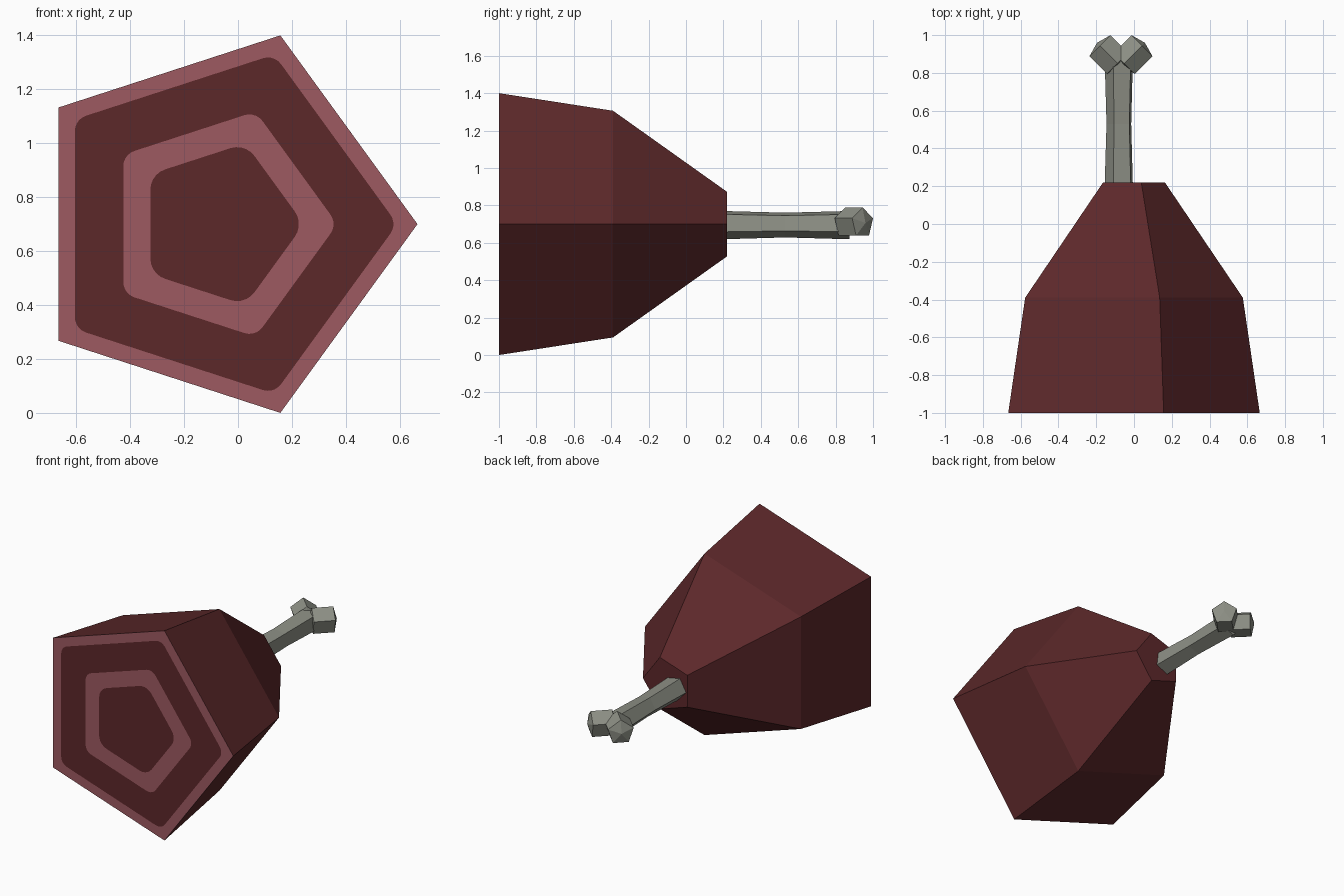
import bpy, bmesh, math
from mathutils import Vector

if "Cube" in bpy.data.objects:
    bpy.data.objects.remove(bpy.data.objects["Cube"])


def mat(name, col):
    m = bpy.data.materials.new(name)
    m.diffuse_color = (*col, 1)
    m.use_nodes = True
    m.node_tree.nodes["Principled BSDF"].inputs["Base Color"].default_value = m.diffuse_color
    return m


DARK = mat("dark_meat", (0.107, 0.021, 0.023))
PINK = mat("pink_fat", (0.340, 0.100, 0.120))
BONE = mat("grey_bone", (0.270, 0.280, 0.238))


def pentagon(r, turn=0.0):
    """2D pentagon points, first corner at angle turn."""
    return [(r * math.cos(math.radians(turn + 72 * i)),
             r * math.sin(math.radians(turn + 72 * i))) for i in range(5)]


def rounded_pentagon(r, fillet, n=6):
    """2D pentagon with each corner replaced by a small arc."""
    pts = []
    d = r - fillet / math.cos(math.radians(36))
    for i in range(5):
        for k in range(n):
            a = math.radians(72 * i)
            b = a + math.radians(-36 + 72 * k / (n - 1))
            pts.append((d * math.cos(a) + fillet * math.cos(b),
                        d * math.sin(a) + fillet * math.sin(b)))
    return pts


def loft(name, rings, mats, start=None, end=None, rule=None):
    """Skin a list of rings; start/end is None (open), 'flat' or a pole point."""
    bm = bmesh.new()
    vs = [[bm.verts.new(p) for p in ring] for ring in rings]
    n = len(vs[0])
    for k in range(len(vs) - 1):
        for i in range(n):
            j = (i + 1) % n
            f = bm.faces.new((vs[k][i], vs[k][j], vs[k + 1][j], vs[k + 1][i]))
            f.material_index = rule(k) if rule else 0
    for ring, cap in ((vs[0], start), (vs[-1], end)):
        if cap is None:
            continue
        if cap == 'flat':
            f = bm.faces.new(ring)
            f.material_index = rule(len(vs) - 1) if rule else 0
        else:
            pole = bm.verts.new(cap)
            for i in range(n):
                bm.faces.new((ring[i], ring[(i + 1) % n], pole))
    bmesh.ops.remove_doubles(bm, verts=bm.verts, dist=1e-5)
    bmesh.ops.recalc_face_normals(bm, faces=bm.faces)
    me = bpy.data.meshes.new(name)
    bm.to_mesh(me)
    bm.free()
    for m in mats:
        me.materials.append(m)
    ob = bpy.data.objects.new(name, me)
    bpy.context.collection.objects.link(ob)
    return ob


CZ = 0.70

# meat body: tapering pentagonal loft, open at the front cut
body = [[(x - 0.0955 * r, y, CZ + z) for x, z in pentagon(r)]
        for y, r in ((-1.0, 0.736), (-0.39, 0.637), (0.22, 0.181))]
loft("meat_body", body, [DARK], end='flat')

# front cut: alternating fat and meat bands with rounded corners
cut = [[(x - 0.0703, -1.0, CZ + z) for x, z in rounded_pentagon(r, f)]
       for r, f in ((0.736, 0), (0.661, 0.06), (0.439, 0.06), (0.315, 0.08))]
face = loft("cut_face", cut, [PINK, DARK], end='flat', rule=lambda k: k % 2)
# an open flat sheet: make it face forward
for p in face.data.polygons:
    if p.normal.y > 0:
        p.flip()

# bone shaft: slightly waisted pentagonal rod
BX, BZ = -0.076, 0.6975
shaft = [[(BX + x, y, BZ + z) for x, z in pentagon(r, 43)]
         for y, r in ((0.20, 0.080), (0.53, 0.070), (0.875, 0.080))]
loft("bone_shaft", shaft, [BONE], start='flat', end='flat')

# bone knobs: two short pentagonal lumps splayed at 45 degrees
KX = -0.069
for side, label in ((1, "right"), (-1, "left")):
    axis = Vector((side, 1, 0)).normalized()
    across = Vector((-side, 1, 0)).normalized()
    tip = Vector((KX + side * 0.111, 0.944, 0.706))
    base = tip - axis * 0.132
    rings = [[c + across * u + Vector((0, 0, v)) for u, v in pentagon(0.083, 90)]
             for c in (base, tip)]
    loft("bone_knob_" + label, rings, [BONE],
         start=base - axis * 0.02, end=tip + axis * 0.022)
